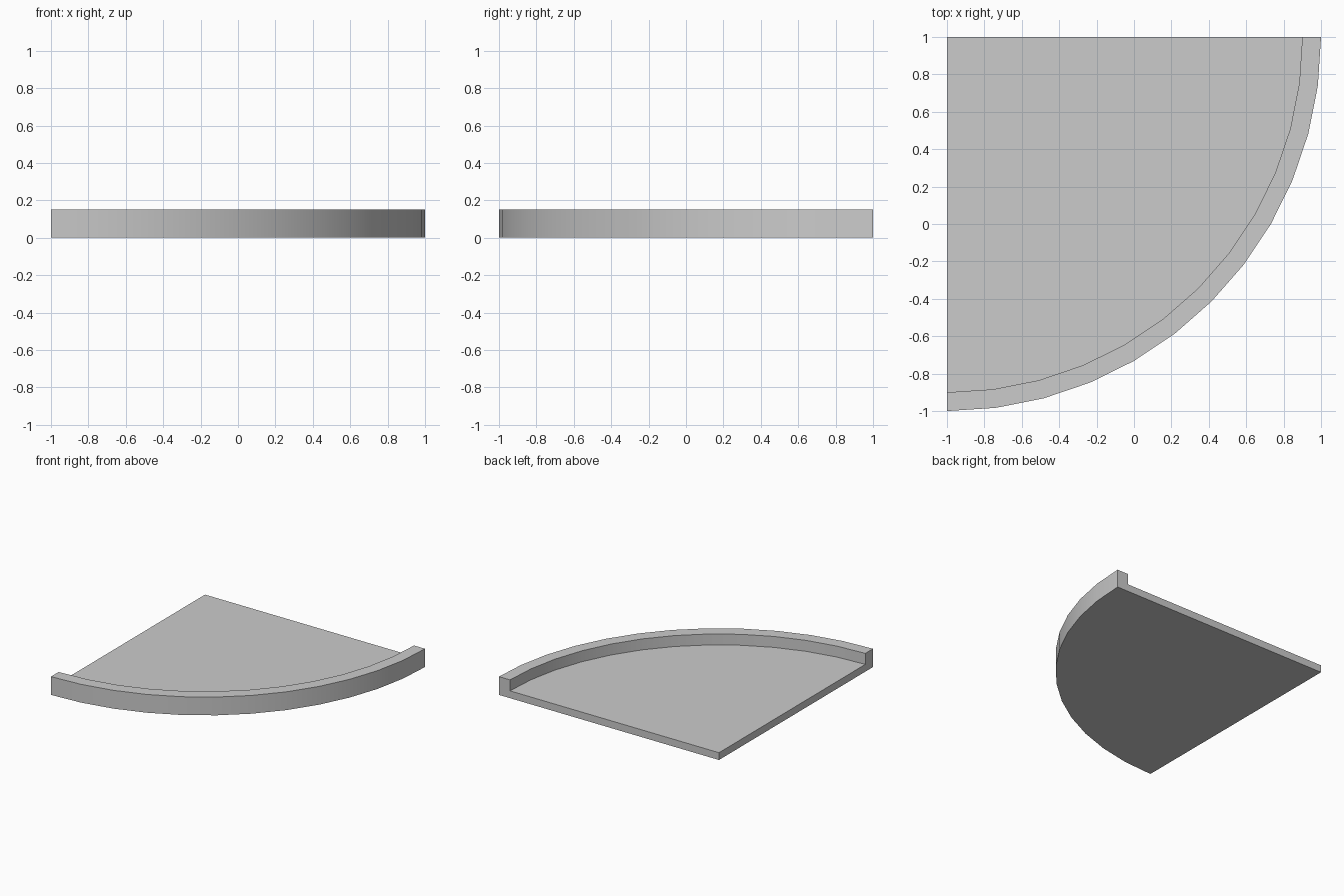
import bpy, bmesh
from math import radians, cos, sin

if "Cube" in bpy.data.objects:
    bpy.data.objects.remove(bpy.data.objects["Cube"])

R_OUT, R_IN = 2.0, 1.9      # kerb radii, measured from the square corner
H_RIM, H_FLOOR = 0.15, 0.06
CX, CY = -1.0, 1.0          # corner of the quarter circle
STEPS = 12

# L-shaped section (radius, height), swept a quarter turn about the corner
section = [(R_OUT, 0), (R_OUT, H_RIM), (R_IN, H_RIM), (R_IN, H_FLOOR)]

bm = bmesh.new()
axis_bottom = bm.verts.new((CX, CY, 0))
axis_top = bm.verts.new((CX, CY, H_FLOOR))
rings = []
for i in range(STEPS + 1):
    a = -radians(90) * i / STEPS
    rings.append([bm.verts.new((CX + r * cos(a), CY + r * sin(a), z)) for r, z in section])

# Outer wall, rim top and inner wall
for p, q in zip(rings, rings[1:]):
    for j in range(len(section) - 1):
        bm.faces.new((p[j], p[j + 1], q[j + 1], q[j]))

# Flat underside and recessed floor
bm.faces.new([axis_bottom] + [r[0] for r in rings])
bm.faces.new([axis_top] + [r[-1] for r in rings])

# Two straight end faces
for ring in (rings[0], rings[-1]):
    bm.faces.new([axis_bottom] + ring + [axis_top])

bmesh.ops.recalc_face_normals(bm, faces=bm.faces[:])
mesh = bpy.data.meshes.new("quarter_round_tray")
bm.to_mesh(mesh)
bm.free()
tray = bpy.data.objects.new("quarter_round_tray", mesh)
bpy.context.collection.objects.link(tray)

# Smooth curved walls, sharp corners
bpy.context.view_layer.objects.active = tray
tray.select_set(True)
bpy.ops.object.shade_smooth_by_angle(angle=radians(30))
